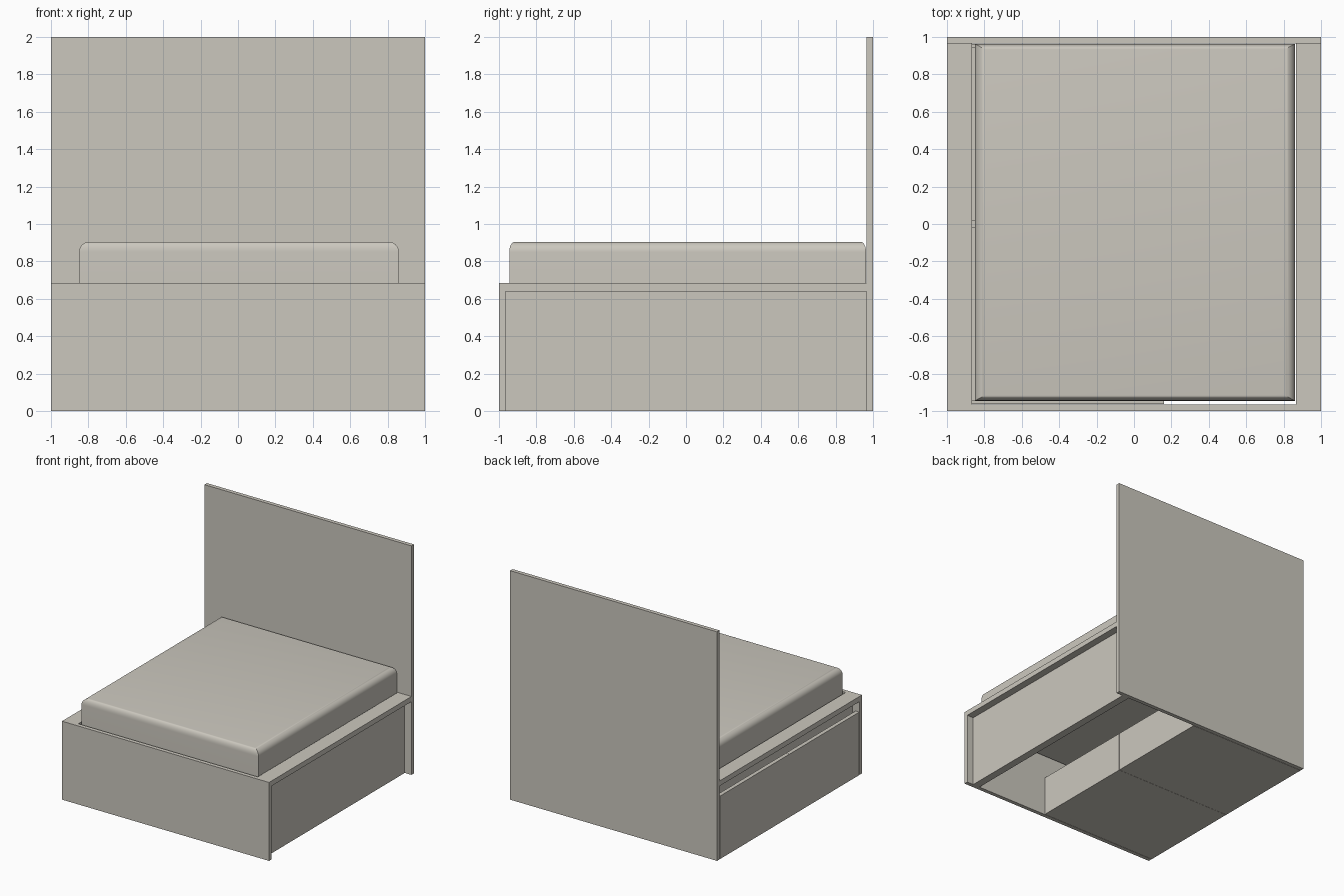
import bpy, bmesh

if "Cube" in bpy.data.objects:
    bpy.data.objects.remove(bpy.data.objects["Cube"])

mat = bpy.data.materials.new("warm_grey")
mat.diffuse_color = (0.6, 0.575, 0.515, 1)
mat.use_nodes = True
mat.node_tree.nodes["Principled BSDF"].inputs["Base Color"].default_value = mat.diffuse_color


def finish(bm, name):
    bmesh.ops.recalc_face_normals(bm, faces=bm.faces)
    me = bpy.data.meshes.new(name)
    bm.to_mesh(me)
    bm.free()
    me.materials.append(mat)
    ob = bpy.data.objects.new(name, me)
    bpy.context.collection.objects.link(ob)
    return ob


def add_box(bm, x, y, z):
    verts = bmesh.ops.create_cube(bm, size=1)["verts"]
    for v in verts:
        for i, (a, b) in enumerate((x, y, z)):
            v.co[i] = (a + b) / 2 + v.co[i] * (b - a)
    return verts


def boxes(name, *specs):
    bm = bmesh.new()
    for s in specs:
        add_box(bm, *s)
    return finish(bm, name)


def side_frame(name, sign, bottom):
    # L-shaped section: overhanging top rail and recessed panel, run along y
    prof = [(1, .685), (1, .64), (.935, .64), (.935, bottom), (.867, bottom), (.867, .685)]
    bm = bmesh.new()
    face = bm.faces.new([bm.verts.new((sign * x, -.965, z)) for x, z in prof])
    ext = bmesh.ops.extrude_face_region(bm, geom=[face])["geom"]
    for v in ext:
        if isinstance(v, bmesh.types.BMVert):
            v.co.y = .965
    return finish(bm, name)


# Head and foot boards
boxes("headboard", ((-1, 1), (.965, 1), (0, 2)))
boxes("footboard", ((-1, 1), (-1, -.965), (0, .685)))

# Side frames: full panel on the right, short strip above the drawers on the left
side_frame("right_side", 1, 0)
side_frame("left_side", -1, .37)

# Two open storage drawers with taller fronts
T = .02
for name, y0, y1 in (("front_drawer", -.962, -.001), ("rear_drawer", .001, .962)):
    boxes(name,
          ((-1, -.965), (y0, y1), (0, .55)),
          ((-.965, .16), (y0, y1), (0, T)),
          ((-.965, .16 - T), (y0, y0 + T), (T, .35)),
          ((-.965, .16 - T), (y1 - T, y1), (T, .35)),
          ((.16 - T, .16), (y0, y1), (T, .35)))

# Mattress: rounded top edges, the roundover narrower along y
SY = .55
bm = bmesh.new()
add_box(bm, (-.85, .86), (-.945 / SY, .963 / SY), (.545, .905))
top = [e for e in bm.edges if all(v.co.z > .9 for v in e.verts)]
bmesh.ops.bevel(bm, geom=top, offset=.055, segments=8, profile=.5, affect='EDGES')
for v in bm.verts:
    v.co.y *= SY
mattress = finish(bm, "mattress")
bpy.context.view_layer.objects.active = mattress
mattress.select_set(True)
bpy.ops.object.shade_smooth_by_angle(angle=.5)
